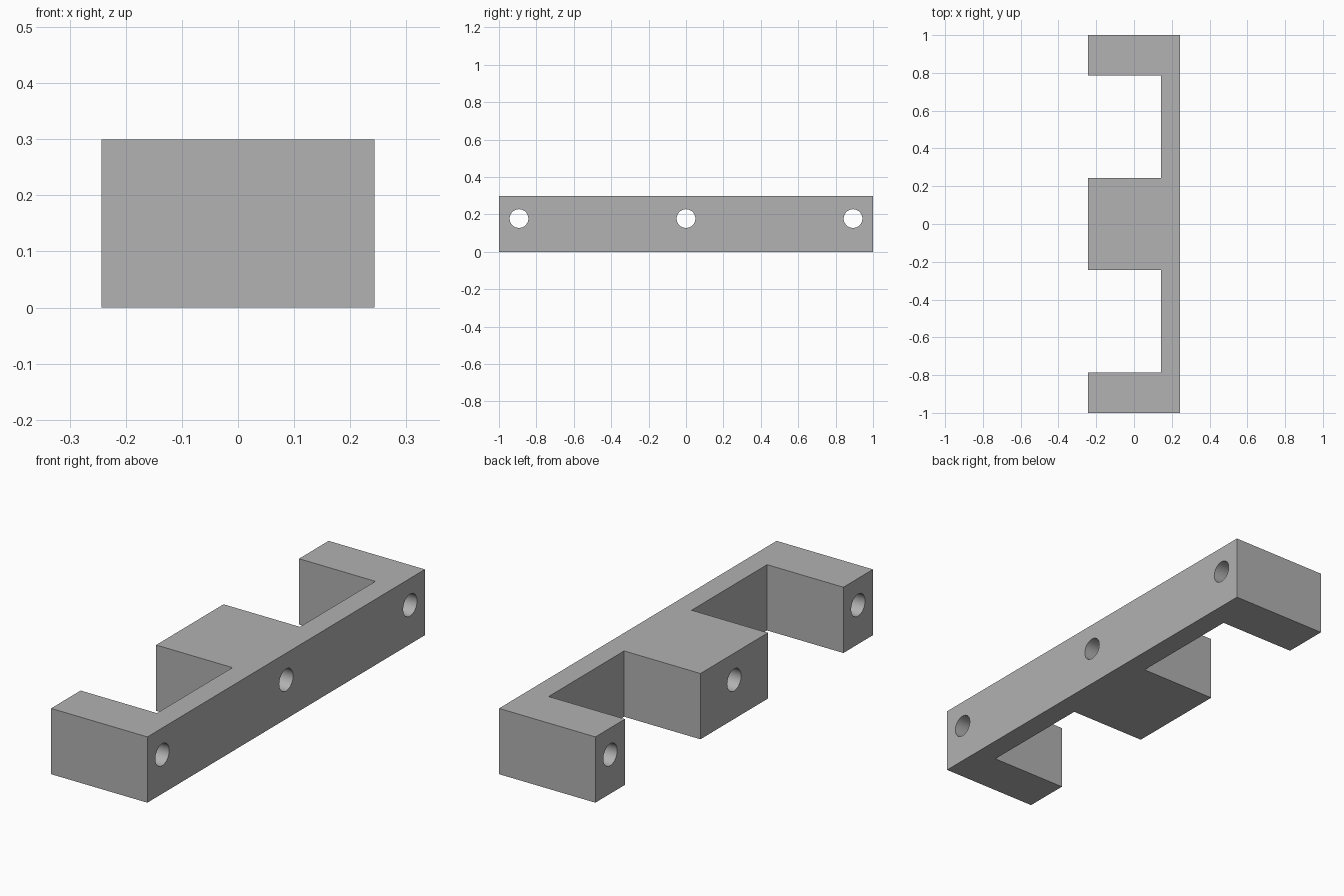
import bpy
import bmesh
import math

if "Cube" in bpy.data.objects:
    bpy.data.objects.remove(bpy.data.objects["Cube"], do_unlink=True)

HEIGHT = 0.3
BACK, FRONT, INNER = 0.243, -0.243, 0.142   # x of wall, leg ends and recess floor
END, LEG, PAD = 1.0, 0.787, 0.243           # y of bar end, leg side and middle block
HOLE_Y, HOLE_Z, HOLE_R = 0.893, 0.178, 0.05

grey = bpy.data.materials.new("plain grey")
grey.use_nodes = True
colour = (0.445, 0.445, 0.445, 1)
grey.diffuse_color = colour
grey.node_tree.nodes["Principled BSDF"].inputs["Base Color"].default_value = colour

# Bracket: half outline mirrored in y, extruded upward
half = [(BACK, END), (FRONT, END), (FRONT, LEG), (INNER, LEG), (INNER, PAD), (FRONT, PAD)]
outline = half + [(x, -y) for x, y in reversed(half)]
bm = bmesh.new()
base = bm.faces.new([bm.verts.new((x, y, 0)) for x, y in outline])
top = bmesh.ops.extrude_face_region(bm, geom=[base])["geom"]
bmesh.ops.translate(bm, verts=[v for v in top if isinstance(v, bmesh.types.BMVert)],
                    vec=(0, 0, HEIGHT))
bmesh.ops.recalc_face_normals(bm, faces=bm.faces)
mesh = bpy.data.meshes.new("bracket")
bm.to_mesh(mesh)
bm.free()
mesh.materials.append(grey)
bracket = bpy.data.objects.new("bracket", mesh)
bpy.context.collection.objects.link(bracket)

# Screw holes through the legs and middle block
for y in (-HOLE_Y, 0, HOLE_Y):
    bpy.ops.mesh.primitive_cylinder_add(vertices=48, radius=HOLE_R, depth=1,
                                        location=(0, y, HOLE_Z),
                                        rotation=(0, math.pi / 2, 0))
    cutter = bpy.context.object
    cutter.name = "hole_cutter"
    cutter.hide_render = True
    cutter.data.materials.append(grey)
    cut = bracket.modifiers.new("screw hole", "BOOLEAN")
    cut.operation = "DIFFERENCE"
    cut.solver = "EXACT"
    cut.object = cutter
    bpy.ops.object.select_all(action="DESELECT")
    bracket.select_set(True)
    bpy.context.view_layer.objects.active = bracket
    bpy.ops.object.modifier_apply(modifier=cut.name)
    bpy.data.objects.remove(cutter, do_unlink=True)

bpy.ops.object.shade_smooth_by_angle(angle=math.radians(30))
